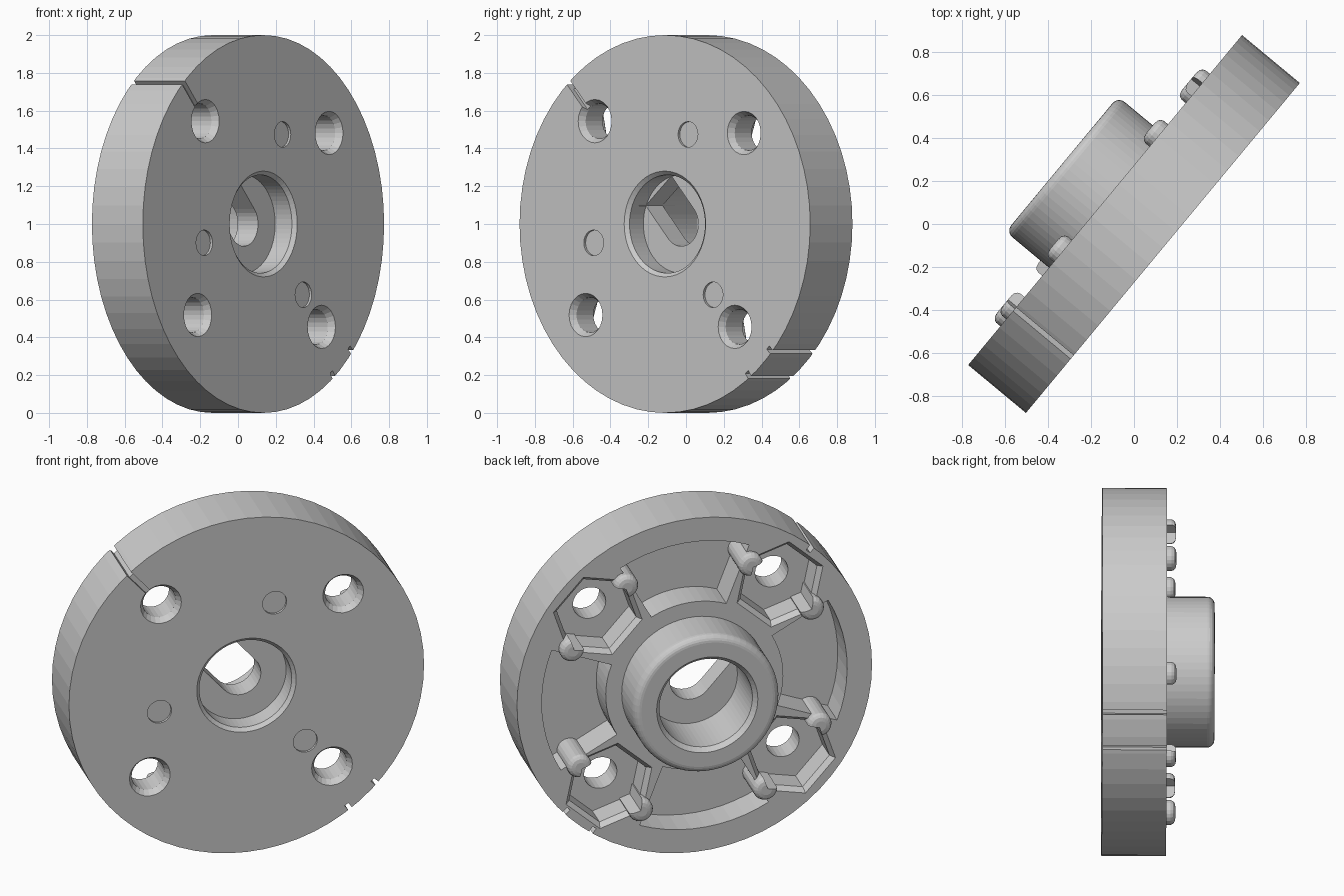
import bpy, bmesh
from math import sin, cos, pi, radians
from mathutils import Matrix, Vector

if "Cube" in bpy.data.objects:
    bpy.data.objects.remove(bpy.data.objects["Cube"])

# Local frame: x = across the disc, y = up, z = out of the front face
A = radians(50.3)
FRAME = Matrix(((cos(A), 0, sin(A), 0), (sin(A), 0, -cos(A), 0), (0, 1, 0, 1), (0, 0, 0, 1)))
T = 0.175          # half thickness of the disc
BOLT = 41.5        # angle of the first bolt hole
BOLT_R = 0.727


def make(name, bm):
    bmesh.ops.recalc_face_normals(bm, faces=bm.faces)
    me = bpy.data.meshes.new(name)
    bm.to_mesh(me)
    bm.free()
    ob = bpy.data.objects.new(name, me)
    bpy.context.collection.objects.link(ob)
    return ob


def loft(name, rings):
    """Capped solid through a list of (outline, height) rings."""
    bm = bmesh.new()
    loops = [[bm.verts.new((x, y, z)) for x, y in pts] for pts, z in rings]
    n = len(loops[0])
    for a, b in zip(loops, loops[1:]):
        for i in range(n):
            bm.faces.new((a[i], a[(i + 1) % n], b[(i + 1) % n], b[i]))
    bm.faces.new(loops[0])
    bm.faces.new(loops[-1])
    return make(name, bm)


def polar(r, deg):
    return r * cos(radians(deg)), r * sin(radians(deg))


def ngon(r, n, centre=(0, 0), start=0):
    return [(centre[0] + x, centre[1] + y)
            for x, y in (polar(r, start + 360 * i / n) for i in range(n))]


def bar(r0, r1, width, deg):
    """Radial rectangle outline."""
    c, s = cos(radians(deg)), sin(radians(deg))
    h = width / 2
    return [(x * c - y * s, x * s + y * c) for x, y in ((r0, -h), (r1, -h), (r1, h), (r0, h))]


def cut(ob, cutter):
    m = ob.modifiers.new("cut", 'BOOLEAN')
    m.operation = 'DIFFERENCE'
    m.solver = 'EXACT'
    m.object = cutter
    bpy.context.view_layer.objects.active = ob
    bpy.ops.object.modifier_apply(modifier=m.name)
    bpy.data.objects.remove(cutter)


# Disc, hub and central web turned from one profile (radius, height)
fillet = [(0.37 + 0.04 * cos(a), -0.397 - 0.04 * sin(a)) for a in (i * pi / 10 for i in range(6))]
profile = [(0, 0.04), (0.26, 0.04), (0.26, 0.155), (0.28, T), (1, T), (1, -T), (0.41, -T),
           *fillet, (0.285, -0.437), (0.262, -0.41), (0.262, -0.1), (0, -0.1)]
bm = bmesh.new()
vs = [bm.verts.new((r, 0, z)) for r, z in profile]
es = [bm.edges.new(p) for p in zip(vs, vs[1:])]
bmesh.ops.spin(bm, geom=vs + es, axis=(0, 0, 1), cent=(0, 0, 0), angle=2 * pi, steps=64)
bmesh.ops.remove_doubles(bm, verts=bm.verts, dist=1e-4)
body = make("disc_with_hub", bm)

# Keyhole through the web: round end plus a slot
c, s = cos(radians(BOLT + 90)), sin(radians(BOLT + 90))
key = [polar(0.118, 90 + 180 * i / 16) for i in range(17)] + [(0.235, -0.118), (0.235, 0.118)]
key = [(x * c - y * s, x * s + y * c) for x, y in key]
cut(body, loft("keyhole", [(key, -0.2), (key, 0.1)]))

# Four pockets in the back
for k in range(4):
    mid = 86 + 90 * k
    arc = [mid - 25 + 50 * i / 10 for i in range(11)]
    pts = [polar(0.86, a) for a in arc] + [polar(0.5, a) for a in reversed(arc)]
    cut(body, loft("pocket", [(pts, -0.3), (pts, 0.02)]))

# Bolt holes, hexagonal nut seats and snap bumps
for k in range(4):
    deg = BOLT + 90 * k
    p = polar(BOLT_R, deg)
    hx = lambda r: ngon(r, 6, p, deg + 90)
    cut(body, loft("nut_seat", [(hx(0.255), -0.3), (hx(0.255), -T), (hx(0.228), -0.145), (hx(0.228), 0)]))
    hole = lambda r: ngon(r, 24, p)
    cut(body, loft("bolt_hole", [(hole(0.093), -0.1), (hole(0.093), 0.14), (hole(0.115), T), (hole(0.115), 0.25)]))
    for side in (-1, 1):
        d = polar(0.23 * side, deg + 90)
        q = (p[0] + d[0], p[1] + d[1])
        bump = loft("snap_bump", [(ngon(r, 20, q), z) for r, z in
                                  ((0.068, 0.03), (0.068, -0.2), (0.062, -0.214), (0.05, -0.223), (0.03, -0.227))])
        cut(bump, loft("bite", [(hx(0.22), -0.4), (hx(0.22), 0.1)]))
        bump.matrix_world = FRAME

# Three shallow round marks in the front face
for k in range(3):
    pts = ngon(0.068, 24, polar(0.5, 71.5 + 120 * k))
    cut(body, loft("mark", [(pts, T - 0.015), (pts, 0.3)]))

# Groove from the rim to one bolt hole, and the rim notches
g = bar(0.76, 1.1, 0.03, BOLT + 90)
cut(body, loft("face_groove", [(g, T - 0.03), (g, 0.3)]))
for deg, w in ((BOLT + 90, 0.03), (BOLT - 84.2, 0.025), (BOLT - 95.8, 0.025)):
    n = bar(0.965, 1.1, w, deg)
    cut(body, loft("rim_notch", [(n, -0.3), (n, 0.3)]))

body.matrix_world = FRAME
